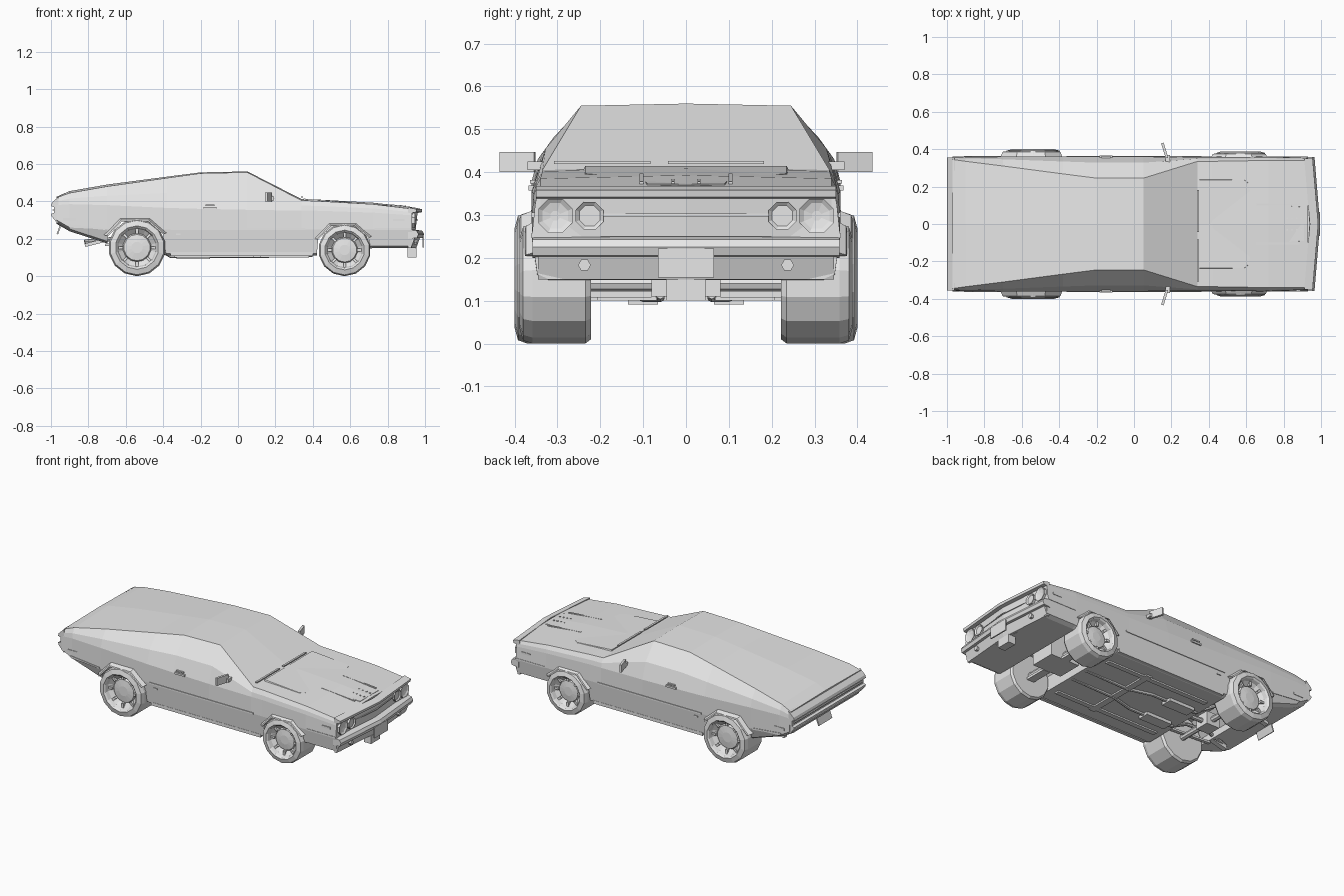
import bpy, bmesh, math
from mathutils import Vector

if "Cube" in bpy.data.objects:
    bpy.data.objects.remove(bpy.data.objects["Cube"])

grey = bpy.data.materials.new("light_grey")
grey.use_nodes = True
grey.diffuse_color = (0.8, 0.8, 0.8, 1)
grey.node_tree.nodes["Principled BSDF"].inputs["Base Color"].default_value = (0.8, 0.8, 0.8, 1)


def make(name, verts, faces):
    mesh = bpy.data.meshes.new(name)
    mesh.from_pydata(verts, [], faces)
    bm = bmesh.new()
    bm.from_mesh(mesh)
    bmesh.ops.recalc_face_normals(bm, faces=bm.faces)
    bm.to_mesh(mesh)
    bm.free()
    mesh.materials.append(grey)
    ob = bpy.data.objects.new(name, mesh)
    bpy.context.collection.objects.link(ob)
    return ob


def loft(name, rings, cap=True):
    """Skin closed rings of equal length, optionally capping the ends."""
    n = len(rings[0])
    verts = [p for ring in rings for p in ring]
    faces = [(k * n + i, k * n + (i + 1) % n, (k + 1) * n + (i + 1) % n, (k + 1) * n + i)
             for k in range(len(rings) - 1) for i in range(n)]
    if cap:
        faces += [tuple(range(n)), tuple(range(len(verts) - n, len(verts)))]
    return make(name, verts, faces)


def box(name, centre, size, tilt=0, turn=0):
    ob = loft(name, [[(x * size[0] / 2, y * size[1] / 2, z * size[2] / 2)
                      for y, z in ((-1, -1), (1, -1), (1, 1), (-1, 1))] for x in (-1, 1)])
    ob.location = centre
    ob.rotation_euler = (0, tilt, turn)
    return ob


def cross_bar(name, profile, half, vee=0.0):
    """Sweep an x-z profile across the car, with the middle pushed forward."""
    return loft(name, [[(x + vee * (y == 0), y, z) for x, z in profile] for y in (-half, 0, half)])


def tube(name, path, r, sides=8):
    """Round tube along a list of points."""
    pts = [Vector(p) for p in path]
    rings = []
    for i, p in enumerate(pts):
        d = (pts[min(i + 1, len(pts) - 1)] - pts[max(i - 1, 0)]).normalized()
        q = d.to_track_quat('Z', 'Y')
        rings.append([p + q @ Vector((r * math.cos(a), r * math.sin(a), 0))
                      for a in (math.tau * k / sides for k in range(sides))])
    return loft(name, rings)


def lathe(name, profile, axis, sides):
    """Revolve (radius, y) pairs about a crosswise axis at (x, z)."""
    return loft(name, [[(axis[0] + r * math.cos(a), y, axis[1] + r * math.sin(a))
                        for a in (math.tau * (k + .5) / sides for k in range(sides))]
                       for r, y in profile])


# Body shell: x, centre height, roof edge y and z, shoulder y and z, floor z
stations = [
    (-.97, .425, .345, .42, .355, .38, .28),
    (-.9, .455, .335, .445, .357, .385, .24),
    (-.7, .49, .31, .48, .36, .38, .175),
    (-.38, .532, .268, .525, .36, .365, .11),
    (-.2, .555, .245, .55, .36, .36, .11),
    (.05, .56, .245, .555, .36, .355, .11),
    (.34, .412, .335, .405, .355, .35, .11),
    (.42, .41, .335, .402, .355, .35, .11),
    (.72, .393, .34, .385, .357, .34, .15),
    (.93, .37, .34, .36, .352, .325, .15),
]
rings = []
for x, zc, yr, zr, ys, zs, zb in stations:
    bulge = .22 * (ys - yr)
    half = [(yr, zr), ((yr + ys) / 2 + bulge, (zr + zs) / 2), (ys, zs),
            (.36, max(.25, zb + .02)), (.347, zb + .012), (.32, zb)]
    ring = [(0, zc)] + half + [(0, zb)] + [(-y, z) for y, z in reversed(half)]
    rings.append([(x, y, z) for y, z in ring])
body = loft("body_shell", rings)

# Wheel arches cut through the shell, with flares around them
arch = [(-.17, -.12), (-.155, .06), (-.08, .14), (.06, .14), (.14, .07), (.165, -.12)]
wheels = [("rear", -.54, .153, .153, .40), ("front", .57, .14, .14, .388)]
for name, wx, wz, r, outer in wheels:
    k = r / .153
    cutter = loft("arch_cutter", [[(wx + px * k, y, wz + pz * k) for px, pz in arch] for y in (-.5, .5)])
    mod = body.modifiers.new("arch", 'BOOLEAN')
    mod.operation, mod.solver, mod.object = 'DIFFERENCE', 'EXACT', cutter
    bpy.context.view_layer.objects.active = body
    bpy.ops.object.modifier_apply(modifier=mod.name)
    bpy.data.objects.remove(cutter)
    for s, side in ((1, "left"), (-1, "right")):
        flare = []
        for px, pz in arch[1:5]:
            x, z = px * k, pz * k
            flare.append([(wx + x * f, s * y, wz + z * f)
                          for f, y in ((1, .33), (1, outer - .012), (1.05, outer - .015), (1.14, .352))])
        loft(f"{name}_{side}_flare", flare)
        # Tyre and dished rim in one turned shape
        lathe(f"{name}_{side}_wheel",
              [(r * q, s * y) for q, y in ((.6, .222), (.93, .222), (1, .235), (1, outer - .03),
               (.95, outer - .008), (.76, outer), (.7, outer - .008), (.66, outer - .03),
               (.5, outer - .05), (.46, outer - .04), (.2, outer - .035))], (wx, wz), 14)
        for i in range(8):
            a = math.tau * i / 8
            box(f"{name}_{side}_rim_spoke", (wx + .58 * r * math.cos(a), s * (outer - .038), wz + .58 * r * math.sin(a)),
                (.03, .02, .014), tilt=-a)
    tube(name + "_axle", [(wx, -.25, wz), (wx, .25, wz)], .018)

# Nose: hood lip, recessed grille, bumper and lower valance
cross_bar("hood_lip", [(.91, .368), (.955, .358), (.952, .342), (.91, .335)], .35, .03)
cross_bar("grille_panel", [(.91, .34), (.932, .34), (.922, .25), (.91, .25)], .34, .028)
cross_bar("front_bumper", [(.91, .25), (.955, .243), (.965, .225), (.958, .205), (.91, .2)], .358, .03)
cross_bar("front_valance", [(.91, .205), (.945, .205), (.925, .15), (.91, .15)], .345, .028)
box("front_plate", (.99, 0, .188), (.008, .13, .068))
cross_bar("grille_bar", [(.93, .303), (.937, .303), (.937, .297), (.93, .297)], .25, .025)
box("tow_bracket", (.93, 0, .125), (.05, .09, .05))

# Tail: lamp recess, bumper, plate and lower flap
cross_bar("tail_panel", [(-.96, .425), (-.995, .392), (-1, .375), (-.984, .37), (-.984, .338),
                         (-1, .333), (-.995, .318), (-.972, .29), (-.96, .28)], .355)
cross_bar("tail_lamp_bar", [(-.98, .357), (-.992, .357), (-.992, .351), (-.98, .351)], .34)
box("rear_plate", (-.955, 0, .255), (.008, .13, .065), tilt=.35)

# Hood bulge, cowl and vents
z_hood = lambda x: .41 - (x - .4) * .075
bulge_plan = [(.35, .235), (.59, .235), (.615, .215), (.63, .11), (.91, .09)]
outline = bulge_plan + [(x, -y) for x, y in reversed(bulge_plan)]
loft("hood_bulge", [[(x, y * f, z_hood(x) - .012 + h) for x, y in outline]
                    for f, h in ((1.04, -.006), (1, .013))])
for y in (-.195, .07):
    box("wiper", (.342, y, .423), (.012, .225, .007))

for s, side in ((1, "left"), (-1, "right")):
    # Lamps
    loft(side + "_headlamp", [[(x, s * .305 + q * math.cos(a), .298 + q * math.sin(a))
                               for a in (math.tau * (i + .5) / 8 for i in range(8))]
                              for x, q in ((.92, .043), (.945, .043), (.938, .032), (.934, .012))])
    loft(side + "_inner_lamp", [[(x, s * .225 + q * math.cos(a), .298 + q * math.sin(a))
                                 for a in (math.tau * (i + .5) / 8 for i in range(8))]
                                for x, q in ((.925, .035), (.95, .035), (.943, .026))])
    tube(side + "_fog_lamp", [(.93, s * .237, .183), (.958, s * .237, .183)], .015, 6)
    # Side trim, sill, handle and markers
    box(side + "_side_trim", (.0, s * .36, .252), (.72, .008, .01))
    box(side + "_front_trim", (.83, s * .358, .252), (.2, .008, .01))
    box(side + "_rear_trim", (-.81, s * .359, .262), (.2, .008, .01), tilt=.1)
    box(side + "_sill", (.02, s * .338, .118), (.76, .022, .02))
    box(side + "_door_handle", (-.15, s * .36, .363), (.07, .014, .012))
    box(side + "_handle_button", (-.15, s * .359, .378), (.05, .01, .008))
    box(side + "_front_marker", (.86, s * .356, .3), (.06, .008, .012))
    box(side + "_rear_marker", (-.9, s * .358, .305), (.07, .008, .014))
    box(side + "_fuel_flap", (-.32, s * .358, .225), (.025, .008, .008))
    # Door mirror on a short stalk
    box(side + "_mirror", (.164, s * .393, .424), (.014, .084, .047), turn=s * .3)
    box(side + "_mirror_stalk", (.18, s * .35, .415), (.025, .04, .02))
    # Hood slots and pins
    box(side + "_hood_slot", (.77, s * .104, z_hood(.77) - .001), (.23, .01, .012), tilt=.08)
    for i in range(4):
        box(side + "_hood_pin", (.82 + .025 * i, s * .03, z_hood(.82 + .025 * i) + .002), (.007, .007, .006))
    # Underbody: exhaust, silencer, rails, arms
    tube(side + "_exhaust", [(.4, s * .06, .115), (.1, s * .06, .108), (-.05, s * .1, .108), (-.36, s * .1, .108),
                             (-.5, s * .14, .19), (-.66, s * .14, .2), (-.82, s * .18, .185)], .011)
    box(side + "_silencer", (-.24, s * .1, .103), (.18, .07, .024))
    box(side + "_tail_pipe", (-.76, s * .18, .18), (.12, .03, .018), tilt=-.25)
    box(side + "_floor_rail", (.02, s * .22, .107), (.72, .03, .012))
    box(side + "_leaf_spring", (-.54, s * .19, .16), (.34, .02, .012), tilt=.05)
    box(side + "_control_arm", (.57, s * .16, .115), (.05, .16, .015))
tube("drive_shaft", [(.42, 0, .125), (-.54, 0, .15)], .014)
box("differential", (-.54, 0, .153), (.09, .09, .08))
box("engine_sump", (.57, 0, .19), (.2, .16, .16))
box("floor_brace", (.1, 0, .106), (.04, .5, .01))
